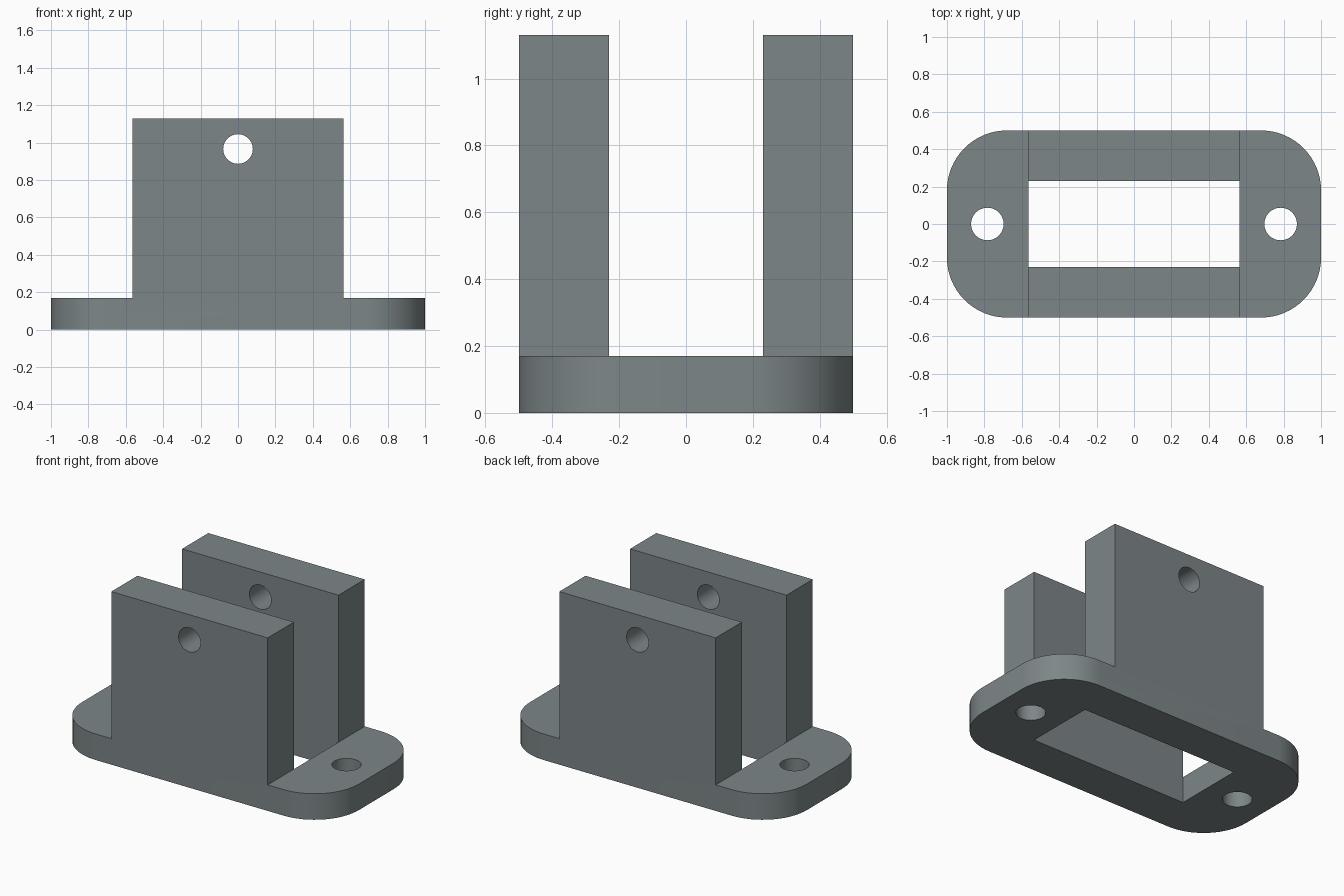
import bpy, bmesh, math

if "Cube" in bpy.data.objects:
    bpy.data.objects.remove(bpy.data.objects["Cube"])

HALF_X, HALF_Y, CORNER = 1.0, 0.5, 0.32
BASE_H, TOP = 0.17, 1.13
WALL_X, GAP_Y = 0.565, 0.23

steel = bpy.data.materials.new("grey_steel")
steel.diffuse_color = (0.205, 0.24, 0.245, 1)
steel.use_nodes = True
steel.node_tree.nodes["Principled BSDF"].inputs["Base Color"].default_value = steel.diffuse_color


def new_object(name, bm):
    bmesh.ops.recalc_face_normals(bm, faces=bm.faces)
    mesh = bpy.data.meshes.new(name)
    bm.to_mesh(mesh)
    bm.free()
    mesh.materials.append(steel)
    obj = bpy.data.objects.new(name, mesh)
    bpy.context.collection.objects.link(obj)
    return obj


def box(name, x0, x1, y0, y1, z0, z1):
    bm = bmesh.new()
    bmesh.ops.create_cube(bm, size=1)
    for v in bm.verts:
        v.co = (x0 + (v.co.x + 0.5) * (x1 - x0),
                y0 + (v.co.y + 0.5) * (y1 - y0),
                z0 + (v.co.z + 0.5) * (z1 - z0))
    return new_object(name, bm)


def cylinder(name, radius, length, location, tilt=0):
    bm = bmesh.new()
    bmesh.ops.create_cone(bm, cap_ends=True, segments=48, radius1=radius,
                          radius2=radius, depth=length)
    obj = new_object(name, bm)
    obj.location = location
    obj.rotation_euler.x = tilt
    return obj


# Bracket blank: rounded rectangle outline extruded to full height
bm = bmesh.new()
outline = []
for i, (sx, sy) in enumerate([(1, 1), (-1, 1), (-1, -1), (1, -1)]):
    for k in range(17):
        a = math.pi / 2 * (i + k / 16)
        outline.append(bm.verts.new((sx * (HALF_X - CORNER) + CORNER * math.cos(a),
                                     sy * (HALF_Y - CORNER) + CORNER * math.sin(a), 0)))
face = bm.faces.new(outline)
extruded = bmesh.ops.extrude_face_region(bm, geom=[face])["geom"]
bmesh.ops.translate(bm, vec=(0, 0, TOP),
                    verts=[g for g in extruded if isinstance(g, bmesh.types.BMVert)])
bracket = new_object("mounting_bracket", bm)

# Slot between the walls, pin hole across both walls
cutters = [
    box("slot_cutter", -WALL_X, WALL_X, -GAP_Y, GAP_Y, -0.1, TOP + 0.1),
    cylinder("pin_hole_cutter", 0.079, 1.4, (0, 0, 0.966), math.pi / 2),
]
# Flange steps and screw holes at both ends
for s in (-1, 1):
    x0, x1 = sorted((s * WALL_X, s * 1.2))
    cutters.append(box("flange_cutter", x0, x1, -0.7, 0.7, BASE_H, TOP + 0.1))
    cutters.append(cylinder("screw_hole_cutter", 0.087, 0.6, (s * 0.784, 0, 0.1)))

bpy.context.view_layer.objects.active = bracket
bracket.select_set(True)
for cutter in cutters:
    mod = bracket.modifiers.new("cut", "BOOLEAN")
    mod.operation = "DIFFERENCE"
    mod.solver = "EXACT"
    mod.object = cutter
    bpy.ops.object.modifier_apply(modifier=mod.name)
    bpy.data.objects.remove(cutter)

bpy.ops.object.shade_smooth_by_angle(angle=math.radians(30))
